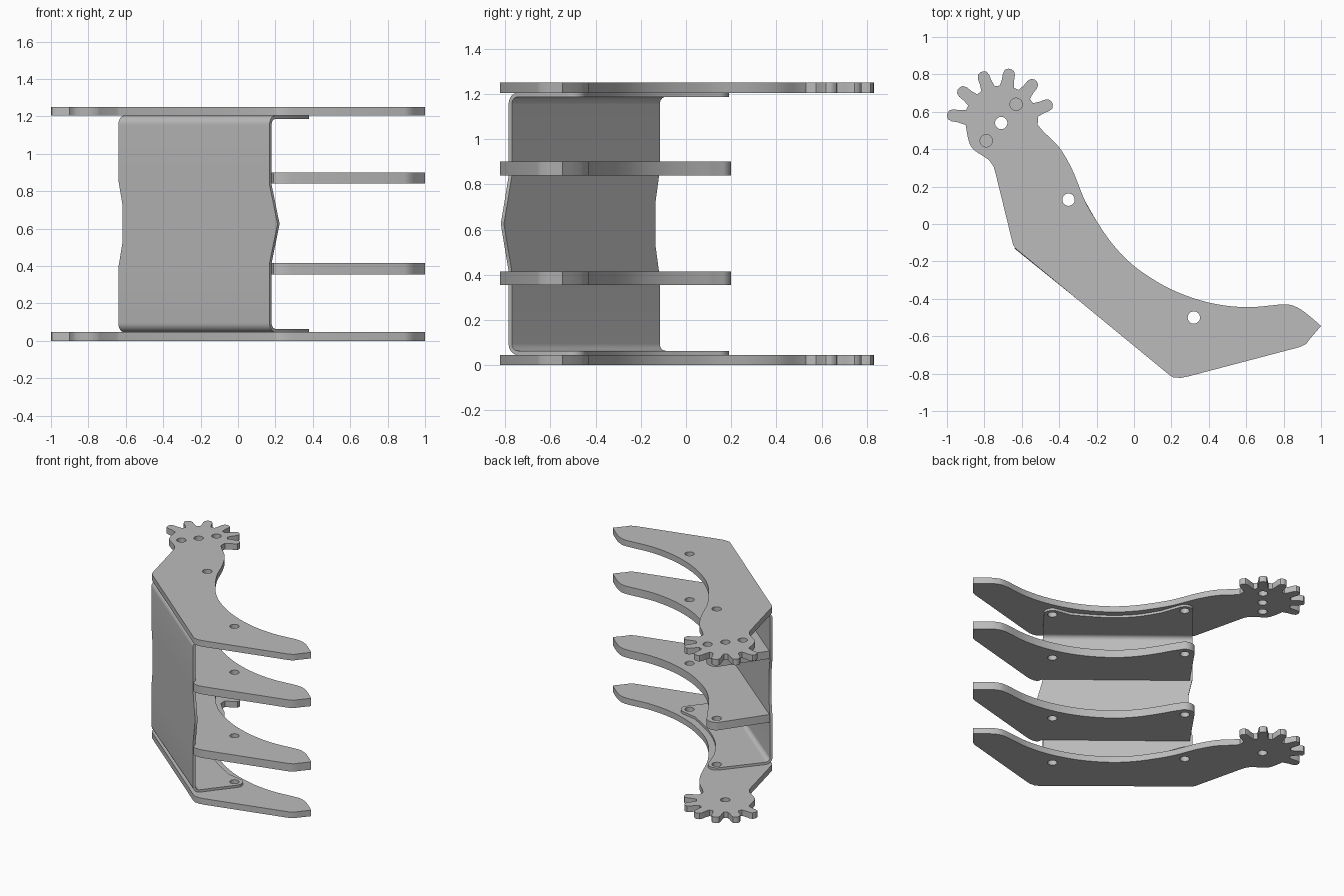
import bpy, bmesh
from math import sin, cos, radians
from mathutils import Vector

cube = bpy.data.objects.get("Cube")
if cube:
    bpy.data.objects.remove(cube)

grey = bpy.data.materials.new("plain_grey")
grey.use_nodes = True
COLOR = (0.5, 0.5, 0.5, 1)
grey.diffuse_color = COLOR
grey.node_tree.nodes["Principled BSDF"].inputs["Base Color"].default_value = COLOR

GEAR = (-0.71, 0.54)
BACK_HOLE = (-0.35, 0.13)
FRONT_HOLE = (0.32, -0.5)
PIN_HOLES = [(-0.63, 0.64), (-0.79, 0.445)]
HOLE_R = 0.033
THICK = 0.018
Z_LOW, Z_HIGH = 0.046, 1.204
Z_MID = (Z_LOW + Z_HIGH) / 2

# Frame of the upright panel: u runs along it, n points into the claw
ORIGIN = Vector((-0.64, -0.13))
ALONG = Vector((0.84, -0.68)).normalized()
INWARD = Vector((-ALONG.y, ALONG.x))
LENGTH = 1.04


def on_panel(u, n):
    return tuple(ORIGIN + ALONG * u + INWARD * n)


def arc(center, r, a0, a1, steps=10):
    angles = [radians(a0 + (a1 - a0) * i / steps) for i in range(steps + 1)]
    return [(center[0] + r * cos(a), center[1] + r * sin(a)) for a in angles]


def smooth(points, steps=5):
    """Smooth curve through all the points."""
    p = [Vector(q) for q in points]
    p = [2 * p[0] - p[1]] + p + [2 * p[-1] - p[-2]]
    out = []
    for a, b, c, d in zip(p, p[1:], p[2:], p[3:]):
        for i in range(steps):
            t = i / steps
            out.append(tuple(0.5 * (2 * b + (c - a) * t + (2 * a - 5 * b + 4 * c - d) * t * t
                                    + (3 * b - a - 3 * c + d) * t ** 3)))
    return out + [tuple(points[-1])]


def finish(obj):
    obj.data.materials.clear()
    obj.data.materials.append(grey)
    bpy.ops.object.select_all(action='DESELECT')
    obj.select_set(True)
    bpy.context.view_layer.objects.active = obj
    bpy.ops.object.shade_smooth_by_angle(angle=radians(30))


def plate(name, outline, holes, z0, z1):
    """Flat plate with round holes between two heights."""
    curve = bpy.data.curves.new(name, 'CURVE')
    curve.dimensions = '2D'
    curve.fill_mode = 'BOTH'
    curve.extrude = (z1 - z0) / 2
    for loop in [outline] + [arc(h, HOLE_R, 0, 345, 23) for h in holes]:
        spline = curve.splines.new('POLY')
        spline.points.add(len(loop) - 1)
        for pt, (x, y) in zip(spline.points, loop):
            pt.co = (x, y, 0, 1)
        spline.use_cyclic_u = True
    obj = bpy.data.objects.new(name, curve)
    obj.location.z = (z0 + z1) / 2
    bpy.context.collection.objects.link(obj)
    bpy.ops.object.select_all(action='DESELECT')
    obj.select_set(True)
    bpy.context.view_layer.objects.active = obj
    bpy.ops.object.convert(target='MESH')
    obj = bpy.context.view_layer.objects.active
    bm = bmesh.new()
    bm.from_mesh(obj.data)
    bmesh.ops.remove_doubles(bm, verts=bm.verts, dist=0.0001)
    bmesh.ops.recalc_face_normals(bm, faces=bm.faces)
    bm.to_mesh(obj.data)
    bm.free()
    finish(obj)


# Shared claw outline pieces
inner_curve = [(-0.26, 0.12), (-0.19, 0), (-0.1, -0.125), (0.02, -0.24), (0.2, -0.35),
               (0.4, -0.42), (0.6, -0.445), (0.8, -0.43), (0.87, -0.445), (0.93, -0.485),
               (1, -0.545)]
tip_and_heel = [(0.94, -0.615), (0.92, -0.642), (0.89, -0.657),
                (0.29, -0.815), (0.25, -0.823), (0.21, -0.82), (0.19, -0.808)]

# Gear teeth, from the left tooth round to the right one
teeth = []
for angle in range(171, 20, -30):
    for r, da in [(0.2, 11), (0.235, 8), (0.265, 7), (0.285, 5), (0.293, 1.5),
                  (0.293, -1.5), (0.285, -5), (0.265, -7), (0.235, -8), (0.2, -11)]:
        teeth += arc(GEAR, r, angle + da, angle + da, 1)[:1]

neck = smooth([(-0.515, 0.53), (-0.48, 0.49), (-0.4, 0.41), (-0.33, 0.29)] + inner_curve)
back_edge = [(-0.635, -0.13), (-0.647, -0.11), (-0.74, 0.27)]
back_edge += smooth([(-0.75, 0.305), (-0.78, 0.345), (-0.86, 0.4), (-0.885, 0.45), (-0.9, 0.53)])
geared_outline = neck + tip_and_heel + back_edge + teeth

main_holes = [FRONT_HOLE, BACK_HOLE]
plate("lower_geared_claw", geared_outline, main_holes + [GEAR], 0, 0.046)
plate("upper_geared_claw", geared_outline, main_holes + [GEAR] + PIN_HOLES, 1.204, 1.25)

# Short claws behind the panel
short_outline = (smooth(inner_curve) + tip_and_heel
                 + [on_panel(LENGTH, THICK), on_panel(0.02, THICK)]
                 + arc(BACK_HOLE, 0.07, 130, 20))
plate("lower_short_claw", short_outline, main_holes, 0.355, 0.415)
plate("upper_short_claw", short_outline, main_holes, 0.84, 0.9)

# Flanges folded from the panel
BEND = 0.05
flange_outline = ([on_panel(LENGTH, BEND)] + arc(FRONT_HOLE, 0.06, -26, 80)
                  + smooth([(0.22, -0.42), (0.1, -0.35), (-0.03, -0.26), (-0.15, -0.14), (-0.24, 0)])
                  + arc(BACK_HOLE, 0.06, 20, 130) + [on_panel(0, BEND)])
plate("lower_flange", flange_outline, main_holes, Z_LOW, Z_LOW + THICK)
plate("upper_flange", flange_outline, main_holes, Z_HIGH - THICK, Z_HIGH)


# Upright panel with rounded bends, a pointed front edge and a notched back edge
def ramp(d, near, far):
    return min(1, max(0, (far - d) / (far - near)))


section = []  # pairs of outer and inner (n, z)
for i in range(9):
    a = radians(90 * i / 8)
    r = BEND - THICK
    section.append(((BEND - BEND * sin(a), Z_LOW + BEND - BEND * cos(a)),
                    (BEND - r * sin(a), Z_LOW + BEND - r * cos(a))))
lower_bend = list(section)
for z in (0.39, 0.415, 0.53, Z_MID, 0.72, 0.835, 0.86):
    section.append(((0, z), (THICK, z)))
section += [tuple((n, 2 * Z_MID - z) for n, z in pair) for pair in reversed(lower_bend)]

bm = bmesh.new()
rings = []
for outer, inner in section:
    d = abs(outer[1] - Z_MID)
    u0 = 0.03 * ramp(d, 0.1, 0.235)
    u1 = LENGTH + 0.055 * ramp(d, 0, 0.21)
    rings.append([bm.verts.new((*on_panel(u, n), z))
                  for u, (n, z) in ((u0, outer), (u1, outer), (u1, inner), (u0, inner))])
for a, b in zip(rings, rings[1:]):
    for i in range(4):
        j = (i + 1) % 4
        bm.faces.new((a[i], a[j], b[j], b[i]))
bm.faces.new(rings[0])
bm.faces.new(rings[-1])
bmesh.ops.recalc_face_normals(bm, faces=bm.faces)
mesh = bpy.data.meshes.new("upright_panel")
bm.to_mesh(mesh)
bm.free()
panel = bpy.data.objects.new("upright_panel", mesh)
bpy.context.collection.objects.link(panel)
finish(panel)
